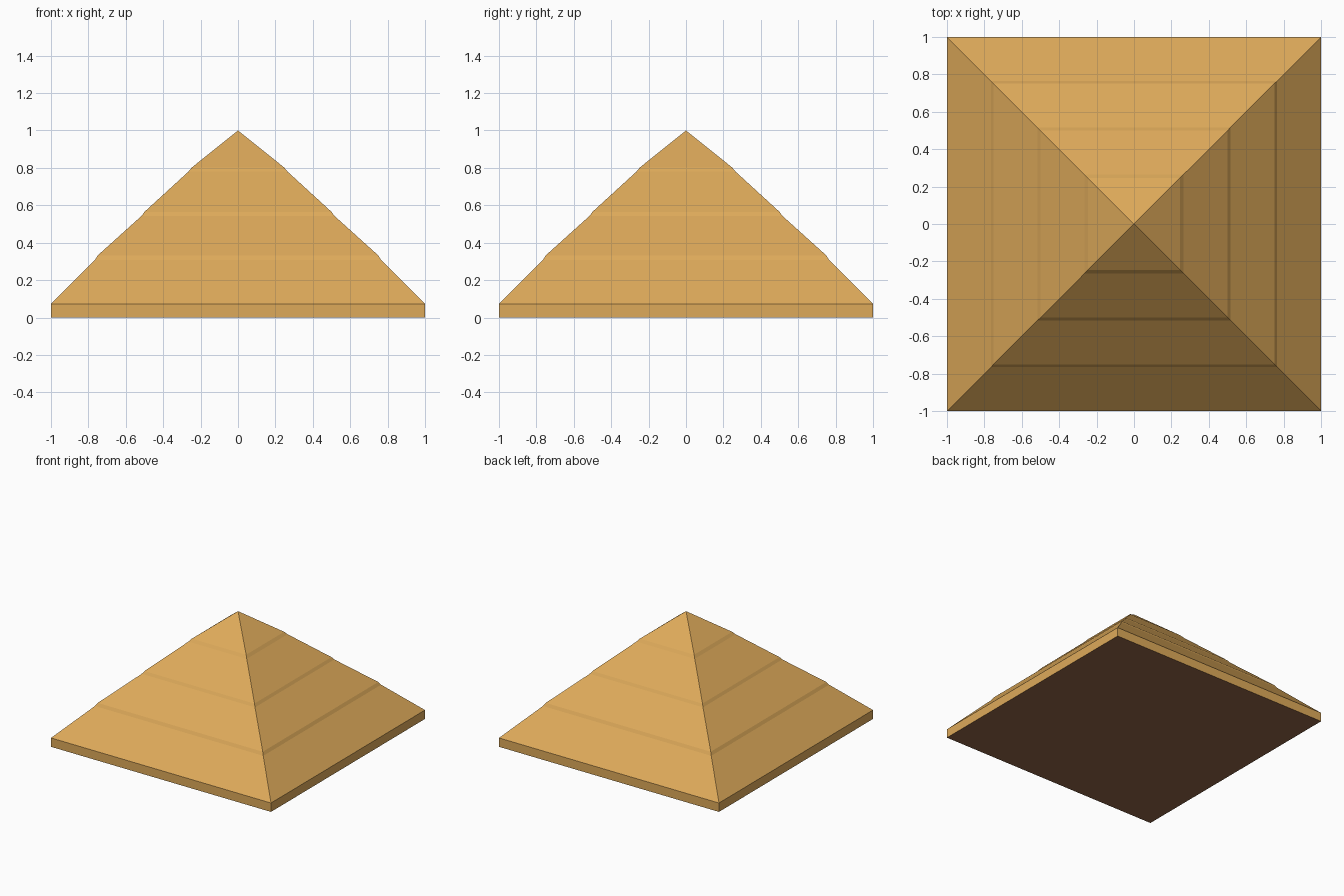
import bpy, bmesh

if "Cube" in bpy.data.objects:
    bpy.data.objects.remove(bpy.data.objects["Cube"])


def material(name, rgb):
    # sRGB 0-255 to linear diffuse colour
    lin = [((c / 255 + 0.055) / 1.055) ** 2.4 for c in rgb]
    m = bpy.data.materials.new(name)
    m.diffuse_color = (*lin, 1)
    m.use_nodes = True
    m.node_tree.nodes["Principled BSDF"].inputs["Base Color"].default_value = m.diffuse_color
    return m


golden = material("golden straw", (222, 170, 90))
brown = material("dark brown underside", (148, 102, 71))

# Half width and height of each square ring, from eave to just below the peak
profile = [(1, 0), (1, 0.073), (0.765, 0.308), (0.75, 0.332), (0.515, 0.544),
           (0.50, 0.565), (0.265, 0.78), (0.247, 0.802)]

# Layered pyramid roof: square rings joined up to a peak
bm = bmesh.new()
rings = [[bm.verts.new((sx * r, sy * r, z))
          for sx, sy in ((-1, -1), (1, -1), (1, 1), (-1, 1))]
         for r, z in profile]
peak = bm.verts.new((0, 0, 1))
for low, high in zip(rings, rings[1:]):
    for i in range(4):
        j = (i + 1) % 4
        bm.faces.new((low[i], low[j], high[j], high[i]))
for i in range(4):
    bm.faces.new((rings[-1][i], rings[-1][(i + 1) % 4], peak))

# Flat underside, coloured by direction
bm.faces.new(rings[0][::-1])
bm.normal_update()
for f in bm.faces:
    f.material_index = 1 if f.normal.z < -0.5 else 0

mesh = bpy.data.meshes.new("pyramid_roof")
bm.to_mesh(mesh)
bm.free()
mesh.materials.append(golden)
mesh.materials.append(brown)
bpy.context.collection.objects.link(bpy.data.objects.new("pyramid_roof", mesh))
